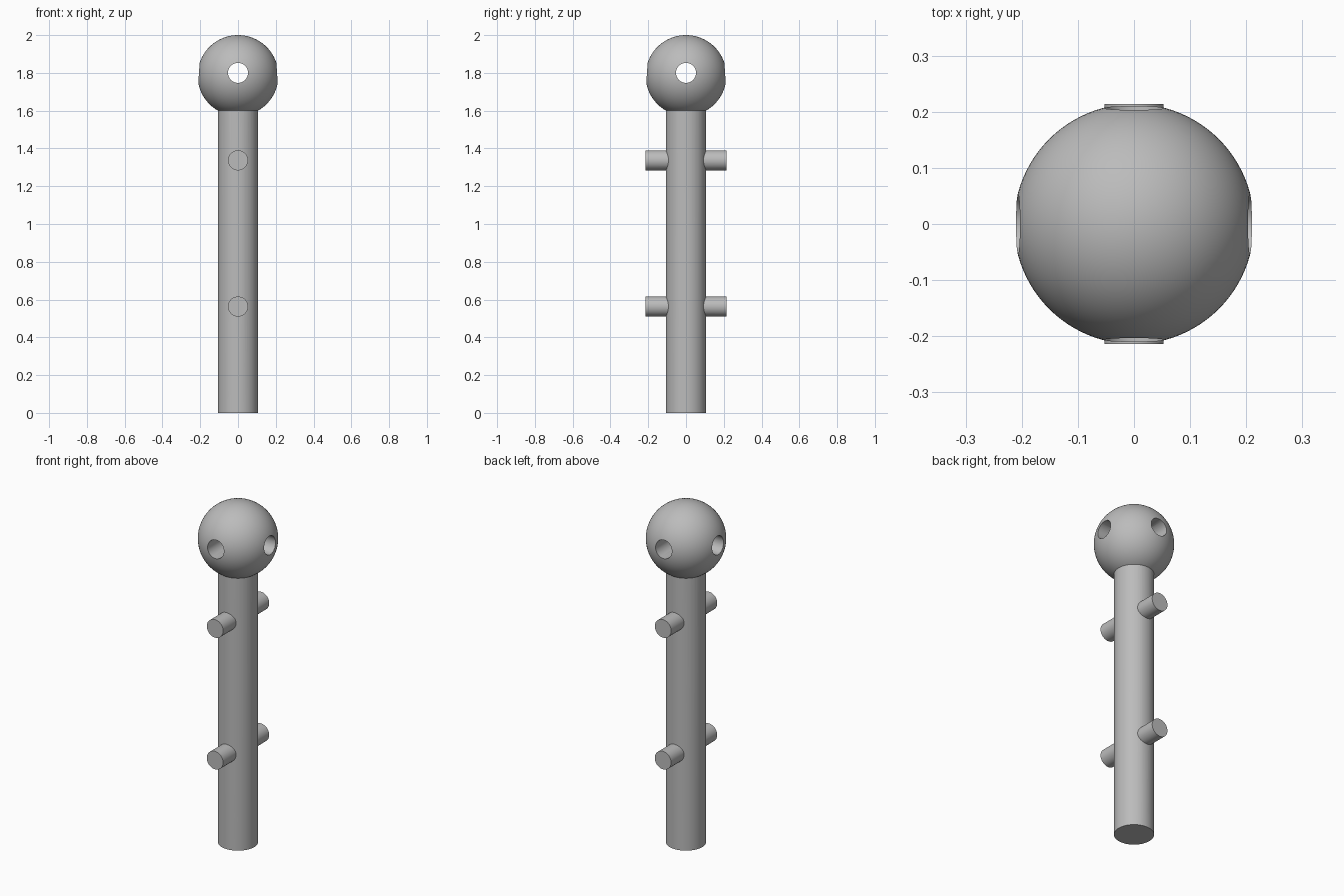
import bpy
import math

if "Cube" in bpy.data.objects:
    bpy.data.objects.remove(bpy.data.objects["Cube"], do_unlink=True)

SHAFT_R, BALL_R, PEG_R = 0.107, 0.214, 0.053
BALL_Z = 2 - BALL_R
HOLE_Z = 1.80

grey = bpy.data.materials.new("plain grey")
grey.use_nodes = True
colour = (0.5, 0.5, 0.5, 1)
grey.diffuse_color = colour
grey.node_tree.nodes["Principled BSDF"].inputs["Base Color"].default_value = colour


def rod(name, radius, length, location, rotation=(0, 0, 0)):
    """Round bar, centred on location and lying along its rotated z axis."""
    bpy.ops.mesh.primitive_cylinder_add(
        vertices=64, radius=radius, depth=length, location=location, rotation=rotation)
    ob = bpy.context.object
    ob.name = name
    ob.data.materials.append(grey)
    return ob


def boolean(target, other, operation):
    """Apply a boolean and remove the other solid."""
    mod = target.modifiers.new(operation.lower(), "BOOLEAN")
    mod.operation, mod.solver, mod.object = operation, "EXACT", other
    bpy.context.view_layer.objects.active = target
    bpy.ops.object.modifier_apply(modifier=mod.name)
    bpy.data.objects.remove(other, do_unlink=True)


ALONG_X = (0, math.pi / 2, 0)
ALONG_Y = (math.pi / 2, 0, 0)

# Upright shaft with a ball on top
post = rod("post", SHAFT_R, 1.65, (0, 0, 0.825))
bpy.ops.mesh.primitive_uv_sphere_add(
    segments=96, ring_count=48, radius=BALL_R, location=(0, 0, BALL_Z))
ball = bpy.context.object
ball.data.materials.append(grey)
boolean(post, ball, "UNION")

# Two pairs of pegs sticking out front and back
for z in (0.563, 1.337):
    boolean(post, rod("peg", PEG_R, 2 * BALL_R, (0, 0, z), ALONG_Y), "UNION")

# Crossed holes through the ball
for turn in (ALONG_X, ALONG_Y):
    boolean(post, rod("hole_cutter", PEG_R, 0.6, (0, 0, HOLE_Z), turn), "DIFFERENCE")

# Smooth round surfaces, crisp joins
bpy.ops.object.select_all(action="DESELECT")
post.select_set(True)
bpy.context.view_layer.objects.active = post
bpy.ops.object.shade_smooth_by_angle(angle=math.radians(30))
